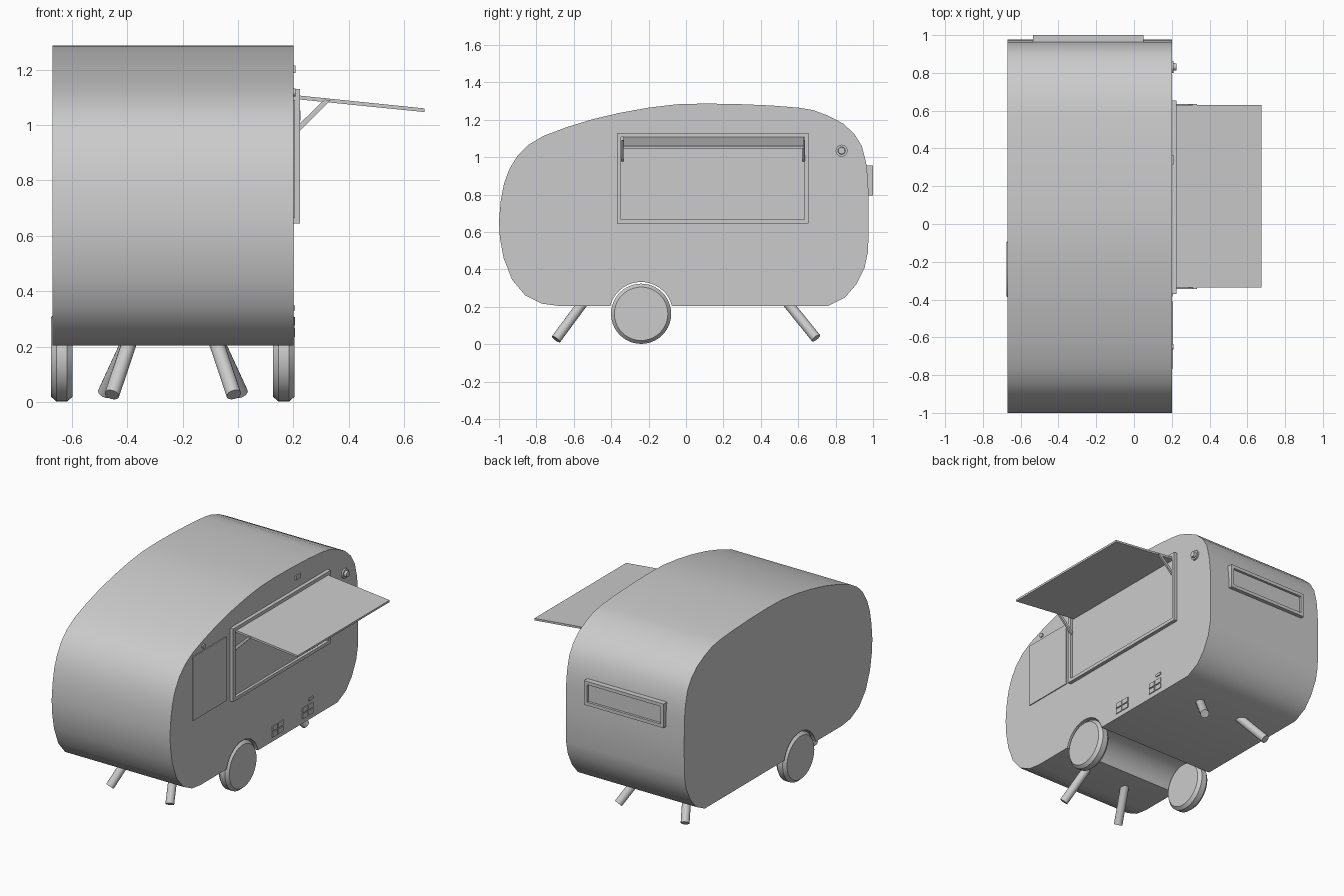
import bpy, bmesh
from math import pi, sin, cos, asin
from mathutils import Vector, Matrix

if "Cube" in bpy.data.objects:
    bpy.data.objects.remove(bpy.data.objects["Cube"])

SIDE = 0.20          # x of the serving side
LEFT = -0.67         # x of the far side
MID = (SIDE + LEFT) / 2


def finish(name, bm, smooth=False):
    bmesh.ops.recalc_face_normals(bm, faces=bm.faces)
    me = bpy.data.meshes.new(name)
    bm.to_mesh(me)
    bm.free()
    ob = bpy.data.objects.new(name, me)
    bpy.context.collection.objects.link(ob)
    if smooth:
        bpy.ops.object.select_all(action='DESELECT')
        ob.select_set(True)
        bpy.context.view_layer.objects.active = ob
        bpy.ops.object.shade_smooth_by_angle(angle=0.6)
    return ob


def box(name, x, y, z):
    bm = bmesh.new()
    bmesh.ops.create_cube(bm, size=1)
    for v in bm.verts:
        v.co = [(a + b) / 2 + c * (b - a) for c, (a, b) in zip(v.co, (x, y, z))]
    return finish(name, bm)


def extrude_x(name, pts, x0, x1, smooth=False):
    """Extrude a closed (y, z) outline along x."""
    bm = bmesh.new()
    face = bm.faces.new([bm.verts.new((x0, y, z)) for y, z in pts])
    new = bmesh.ops.extrude_face_region(bm, geom=[face], use_keep_orig=True)['geom']
    bmesh.ops.translate(bm, vec=(x1 - x0, 0, 0),
                        verts=[g for g in new if isinstance(g, bmesh.types.BMVert)])
    return finish(name, bm, smooth)


def rod(name, a, b, r, sides=16):
    a, b = Vector(a), Vector(b)
    d = b - a
    m = Matrix.Translation((a + b) / 2) @ d.to_track_quat('Z', 'Y').to_matrix().to_4x4()
    bm = bmesh.new()
    bmesh.ops.create_cone(bm, cap_ends=True, segments=sides, radius1=r, radius2=r,
                          depth=d.length, matrix=m)
    return finish(name, bm, True)


def lathe_x(name, y, z, profile, sides=40):
    """Closed turned part around an x axis; profile is (x, radius)."""
    bm = bmesh.new()
    rings = [[bm.verts.new((x, y + r * cos(2 * pi * i / sides), z + r * sin(2 * pi * i / sides)))
              for i in range(sides)] for x, r in profile]
    for p, q in zip(rings, rings[1:]):
        for i in range(sides):
            j = (i + 1) % sides
            bm.faces.new((p[i], p[j], q[j], q[i]))
    bm.faces.new(rings[0])
    bm.faces.new(rings[-1])
    return finish(name, bm, True)


# Trailer body: rounded outline with the wheel tunnel running through it
WY, WZ, AR = -0.24, 0.163, 0.170
a0 = asin((0.205 - WZ) / AR)
arch = [(WY + AR * cos(a0 + (pi - 2 * a0) * i / 18),
         WZ + AR * sin(a0 + (pi - 2 * a0) * i / 18)) for i in range(19)]
outline = [
    (-0.68, 0.205), (-0.77, 0.217), (-0.86, 0.262), (-0.93, 0.345), (-0.975, 0.46),
    (-0.995, 0.57), (-1.0, 0.66), (-0.99, 0.77), (-0.973, 0.86), (-0.945, 0.935),
    (-0.90, 1.01), (-0.84, 1.068), (-0.76, 1.115), (-0.64, 1.16), (-0.50, 1.203),
    (-0.35, 1.238), (-0.20, 1.265), (-0.05, 1.283), (0.10, 1.287), (0.28, 1.284),
    (0.45, 1.277), (0.60, 1.265), (0.68, 1.252), (0.76, 1.222), (0.84, 1.18),
    (0.90, 1.125), (0.94, 1.06), (0.963, 0.97), (0.974, 0.87), (0.976, 0.70),
    (0.974, 0.50), (0.955, 0.41), (0.91, 0.32), (0.85, 0.25), (0.76, 0.205)]
extrude_x("trailer_body", outline + arch, LEFT, SIDE, True)

# Wheels
for name, outer, d in (("wheel_right", 0.204, -1), ("wheel_left", -0.675, 1)):
    lathe_x(name, WY, WZ, [(outer, 0.143), (outer + d * 0.02, 0.161),
                           (outer + d * 0.058, 0.161), (outer + d * 0.078, 0.143)])

# Splayed stabiliser legs
for s, side in ((-1, "left"), (1, "right")):
    rod(f"front_leg_{side}", (MID + s * 0.145, -0.53, 0.25), (MID + s * 0.22, -0.695, 0.027), 0.027)
    rod(f"back_leg_{side}", (MID + s * 0.145, 0.52, 0.25), (MID + s * 0.245, 0.695, 0.033), 0.027)


# Rectangular frames made of four bars
def frame(name, y0, y1, z0, z1, w, x0, x1):
    box(name + "_bottom", (x0, x1), (y0, y1), (z0, z0 + w))
    box(name + "_top", (x0, x1), (y0, y1), (z1 - w, z1))
    box(name + "_front", (x0, x1), (y0, y0 + w), (z0 + w, z1 - w))
    box(name + "_back", (x0, x1), (y1 - w, y1), (z0 + w, z1 - w))


# Serving hatch: frame and inner panel
frame("hatch_frame", -0.37, 0.655, 0.645, 1.13, 0.022, SIDE - 0.01, 0.224)
box("hatch_panel", (SIDE - 0.01, 0.206), (-0.35, 0.635), (0.665, 1.11))

# Raised awning and its struts (outlines in x, z)
def slab(name, pts, y0, y1):
    bm = bmesh.new()
    p, q = [[bm.verts.new((x, y, z)) for x, z in pts] for y in (y0, y1)]
    bm.faces.new(p)
    bm.faces.new(q)
    for i in range(4):
        j = (i + 1) % 4
        bm.faces.new((p[i], p[j], q[j], q[i]))
    return finish(name, bm)


slab("awning", [(0.206, 1.108), (0.674, 1.06), (0.673, 1.047), (0.205, 1.094)], -0.335, 0.63)
for name, y in (("strut_front", -0.345), ("strut_back", 0.623)):
    slab(name, [(0.312, 1.092), (0.334, 1.09), (0.222, 0.978), (0.212, 0.995)], y, y + 0.012)

# Door
box("door", (SIDE - 0.01, 0.206), (-0.765, -0.41), (0.665, 1.09))

# Rear window
box("rear_window_pane", (-0.52, 0.04), (0.96, 0.984), (0.805, 0.945))
X0, X1, Z0, Z1, W = -0.535, 0.05, 0.795, 0.955, 0.022
for name, x, z in (("bottom", (X0, X1), (Z0, Z0 + W)), ("top", (X0, X1), (Z1 - W, Z1)),
                   ("left", (X0, X0 + W), (Z0 + W, Z1 - W)), ("right", (X1 - W, X1), (Z0 + W, Z1 - W))):
    box("rear_window_frame_" + name, x, (0.96, 1.0), z)

# Service sockets: two groups of four covers, plus small covers
for g, cy in enumerate((0.127, 0.444)):
    for i, dy in enumerate((-0.03, 0.03)):
        for j, dz in enumerate((-0.02, 0.02)):
            y, z = cy + dy, 0.272 + dz
            box(f"socket_{g}_{i}{j}", (SIDE - 0.01, 0.206), (y - 0.026, y + 0.026), (z - 0.016, z + 0.016))
box("socket_cover", (SIDE - 0.01, 0.206), (0.455, 0.498), (0.33, 0.348))
box("roof_vent", (SIDE - 0.01, 0.208), (0.315, 0.365), (1.188, 1.215))

# Side lamp and knob above the door
lathe_x("side_lamp", 0.832, 1.035, [(0.19, 0.032), (0.21, 0.032), (0.21, 0.02), (0.226, 0.018)], 24)
lathe_x("door_lamp", -0.65, 1.118, [(0.19, 0.014), (0.208, 0.014)], 16)
